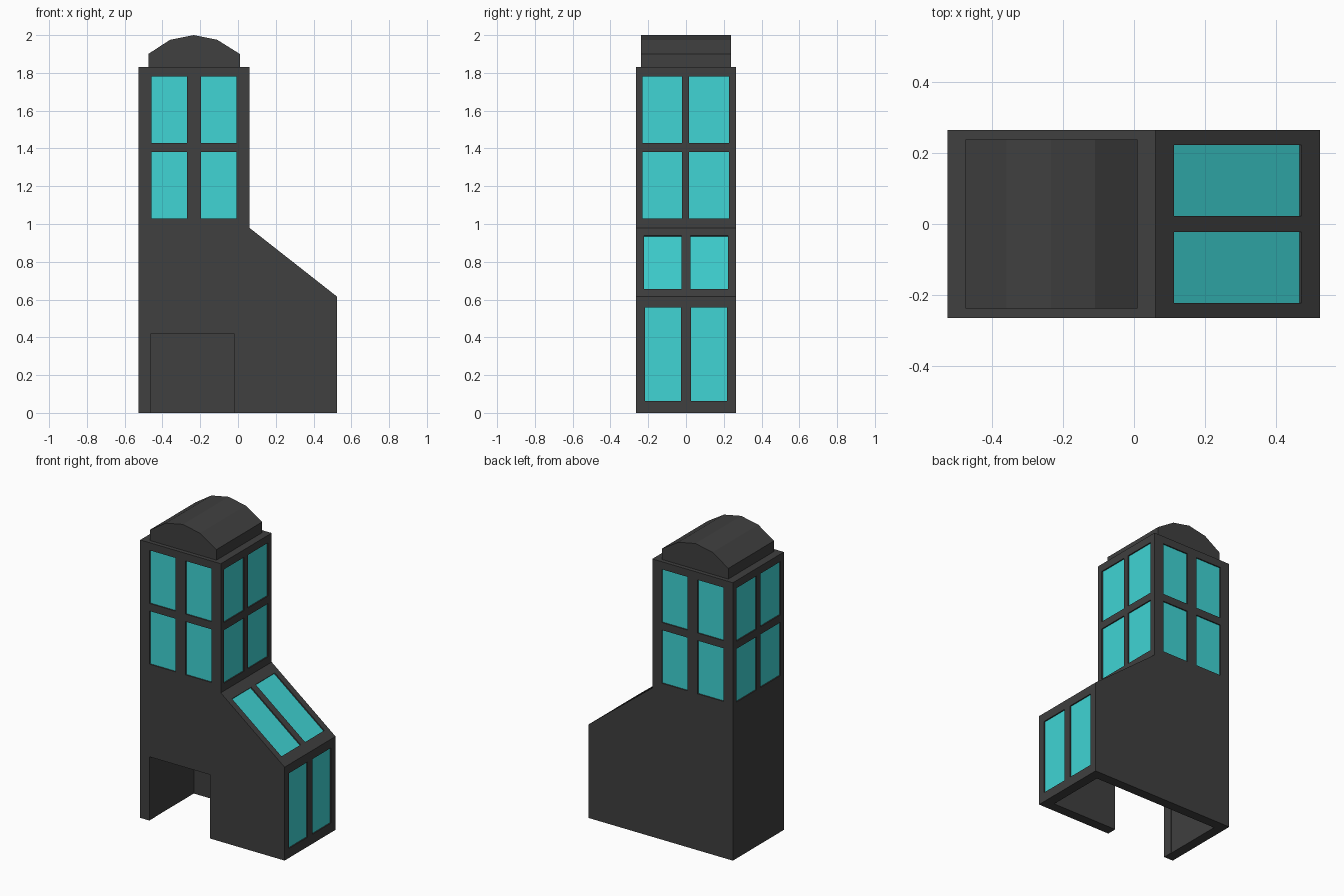
import bpy, bmesh
from mathutils import Vector, Matrix

if "Cube" in bpy.data.objects:
    bpy.data.objects.remove(bpy.data.objects["Cube"])


def material(name, rgb):
    m = bpy.data.materials.new(name)
    m.diffuse_color = (*rgb, 1)
    m.use_nodes = True
    m.node_tree.nodes["Principled BSDF"].inputs["Base Color"].default_value = m.diffuse_color
    return m


DARK = material("charcoal", (0.05, 0.05, 0.05))
GLASS = material("turquoise glass", (0.05, 0.66, 0.66))


def finish(name, bm, mat):
    bmesh.ops.recalc_face_normals(bm, faces=bm.faces[:])
    me = bpy.data.meshes.new(name)
    bm.to_mesh(me)
    bm.free()
    me.materials.append(mat)
    ob = bpy.data.objects.new(name, me)
    bpy.context.collection.objects.link(ob)
    return ob


def prism(name, profile, y0, y1, mat=DARK):
    """Extrude an (x, z) outline along y."""
    bm = bmesh.new()
    face = bm.faces.new([bm.verts.new((x, y0, z)) for x, z in profile])
    ext = bmesh.ops.extrude_face_region(bm, geom=[face])["geom"]
    verts = [v for v in ext if isinstance(v, bmesh.types.BMVert)]
    bmesh.ops.translate(bm, verts=verts, vec=(0, y1 - y0, 0))
    return finish(name, bm, mat)


def slabs(name, panes, front, back, mat):
    """One box per pane, reaching from `front` to `back` along its normal."""
    bm = bmesh.new()
    for c, u, v, w, h in panes:
        n = u.cross(v).normalized()
        rot = Matrix((u, v, n)).transposed().to_4x4()
        loc = Matrix.Translation(c + n * (front + back) / 2)
        size = Matrix.Diagonal((w, h, front - back, 1))
        bmesh.ops.create_cube(bm, size=1, matrix=loc @ rot @ size)
    return finish(name, bm, mat)


def cut(ob, cutter):
    cutter.hide_render = True
    cutter.hide_viewport = True
    mod = ob.modifiers.new(cutter.name, "BOOLEAN")
    mod.operation, mod.solver, mod.object = "DIFFERENCE", "EXACT", cutter


# Tower with lean-to, hollow underneath and with an open doorway
L, M, R, D = -0.527, 0.06, 0.525, 0.265
body = prism("tower_body", [(L, 0), (R, 0), (R, 0.615), (M, 0.98), (M, 1.83), (L, 1.83)], -D, D)
t = 0.065
cut(body, prism("interior_cutter", [(L + t, -0.1), (R - t, -0.1), (R - t, 0.585), (M - t, 0.945),
                                    (M - t, 1.765), (L + t, 1.765)], -D + t, D - t))
cut(body, prism("doorway_cutter", [(-0.46, -0.05), (-0.02, -0.05), (-0.02, 0.42), (-0.46, 0.42)],
                -D - 0.1, -D + t + 0.03))

# Window layout: centre, horizontal axis, vertical axis, width, height
X, Y, Z = Vector((1, 0, 0)), Vector((0, 1, 0)), Vector((0, 0, 1))
panes = []
for z in (1.205, 1.605):
    for x in (-0.365, -0.103):
        panes.append((Vector((x, -D, z)), X, Z, 0.188, 0.35))
        panes.append((Vector((x, D, z)), -X, Z, 0.188, 0.35))
    for y in (-0.126, 0.122):
        panes.append((Vector((M, y, z)), Y, Z, 0.21, 0.35))
        panes.append((Vector((L, y, z)), -Y, Z, 0.21, 0.35))
slope = Vector((M - R, 0, 0.98 - 0.615)).normalized()
for s in (-1, 1):
    panes.append((Vector((R, s * 0.122, 0.31)), Y, Z, 0.19, 0.495))
    panes.append((Vector(((M + R) / 2, s * 0.123, 0.7975)), Y, slope, 0.2, 0.458))

# Recessed glass
cut(body, slabs("window_recess_cutter", panes, 0.02, -0.012, DARK))
slabs("window_panes", panes, -0.008, -0.0125, GLASS)

# Faceted barrel roof
prism("barrel_roof", [(-0.475, 1.825), (0.01, 1.825), (0.01, 1.9), (-0.11, 1.975),
                      (-0.235, 2.0), (-0.36, 1.975), (-0.475, 1.9)], -0.238, 0.238)
